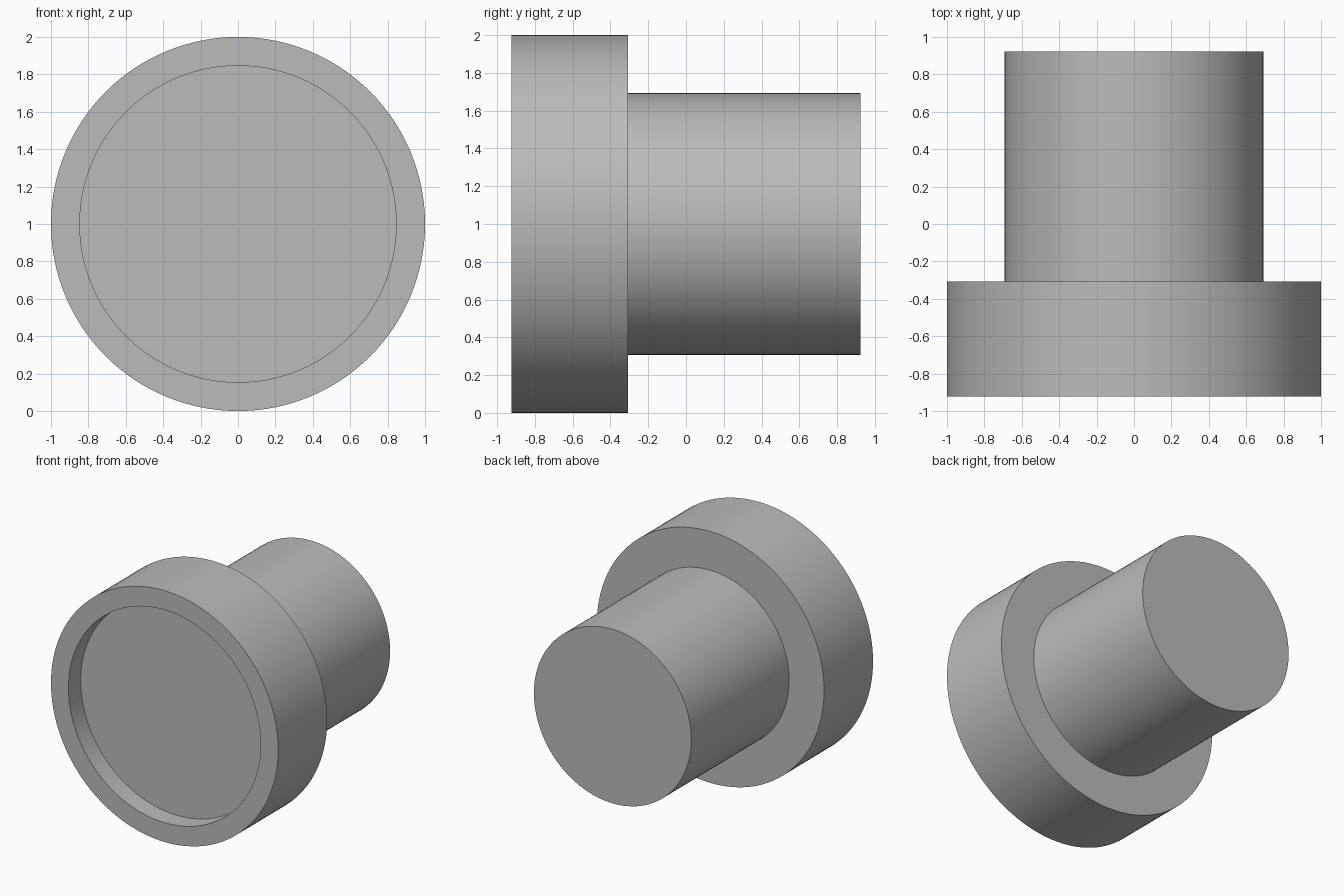
import bpy
import bmesh
import math
from mathutils import Matrix, Vector

cube = bpy.data.objects.get("Cube")
if cube:
    bpy.data.objects.remove(cube, do_unlink=True)

U = 2 / 13            # design unit: head is 13 units across
SEGMENTS = 128

# Plain grey material
grey = bpy.data.materials.new("plain_grey")
grey.use_nodes = True
colour = (0.5, 0.5, 0.5, 1)
grey.diffuse_color = colour
grey.node_tree.nodes["Principled BSDF"].inputs["Base Color"].default_value = colour

# Half section (radius, y) in units: recessed face, rim, head, shoulder, shaft
profile = [(0, -5), (5.5, -5), (5.5, -6), (6.5, -6), (6.5, -2),
           (4.5, -2), (4.5, 6), (0, 6)]

# Revolve the section around the y axis
bm = bmesh.new()
verts = [bm.verts.new((r * U, y * U, 0)) for r, y in profile]
edges = [bm.edges.new(pair) for pair in zip(verts, verts[1:])]
bmesh.ops.spin(bm, geom=verts + edges, cent=(0, 0, 0), axis=(0, 1, 0),
               angle=math.tau, steps=SEGMENTS, use_duplicate=False)
bmesh.ops.remove_doubles(bm, verts=bm.verts, dist=1e-4)

# Merge the two end fans into single flat discs
for y in (-5 * U, 6 * U):
    centre = [v for v in bm.verts if (v.co - Vector((0, y, 0))).length < 1e-3]
    bmesh.ops.dissolve_verts(bm, verts=centre)
bmesh.ops.recalc_face_normals(bm, faces=bm.faces)
bmesh.ops.transform(bm, matrix=Matrix.Translation((0, 0, 1)), verts=bm.verts)

mesh = bpy.data.meshes.new("flanged_plug")
bm.to_mesh(mesh)
bm.free()
mesh.materials.append(grey)
plug = bpy.data.objects.new("flanged_plug", mesh)
bpy.context.collection.objects.link(plug)

# Smooth sides with crisp rims
bpy.ops.object.select_all(action="DESELECT")
plug.select_set(True)
bpy.context.view_layer.objects.active = plug
bpy.ops.object.shade_smooth_by_angle(angle=math.radians(30))
